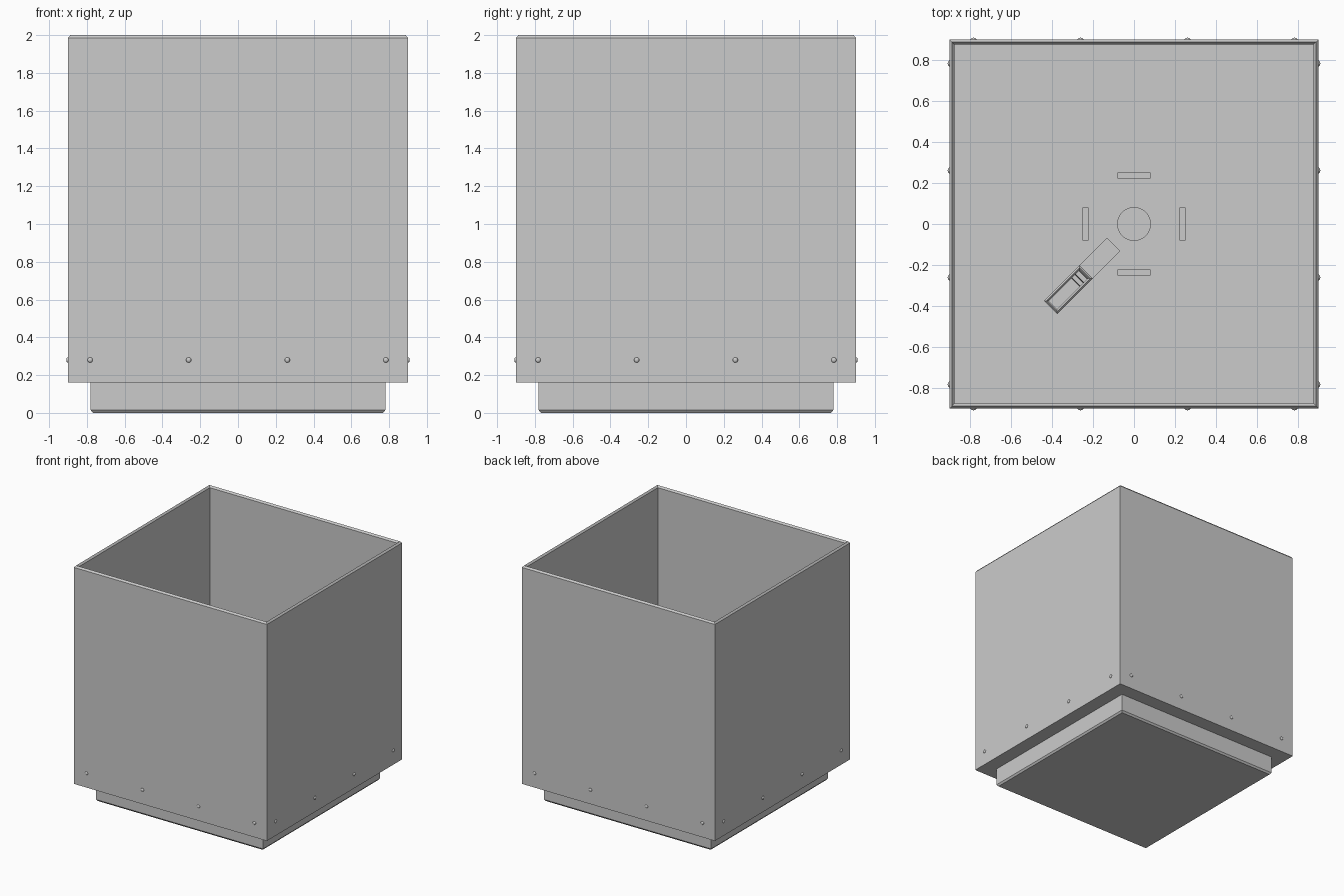
import bpy, bmesh, math
from mathutils import Matrix, Vector

cube = bpy.data.objects.get("Cube")
if cube:
    bpy.data.objects.remove(cube, do_unlink=True)

grey = bpy.data.materials.new("plain grey")
grey.use_nodes = True
COLOUR = (0.6, 0.6, 0.6, 1)
grey.diffuse_color = COLOUR
grey.node_tree.nodes["Principled BSDF"].inputs["Base Color"].default_value = COLOUR


def finish(name, bm):
    bmesh.ops.recalc_face_normals(bm, faces=bm.faces)
    mesh = bpy.data.meshes.new(name)
    bm.to_mesh(mesh)
    bm.free()
    mesh.materials.append(grey)
    obj = bpy.data.objects.new(name, mesh)
    bpy.context.collection.objects.link(obj)
    return obj


def loft(name, rings, cx=0, cy=0, turn=0):
    """Capped solid through rectangular rings (half x, half y, z)."""
    bm = bmesh.new()
    loops = [[bm.verts.new((cx + sx * hx, cy + sy * hy, z))
              for sx, sy in ((-1, -1), (1, -1), (1, 1), (-1, 1))]
             for hx, hy, z in rings]
    for a, b in zip(loops, loops[1:]):
        for i in range(4):
            j = (i + 1) % 4
            bm.faces.new((a[i], a[j], b[j], b[i]))
    bm.faces.new(loops[0])
    bm.faces.new(loops[-1])
    bm.transform(Matrix.Rotation(turn, 4, "Z"))
    return finish(name, bm)


# Planter walls, plinth and chamfered rim in one square profile
profile = [(0.768, 0), (0.78, 0.015), (0.78, 0.16), (0.9, 0.16),
           (0.9, 1.985), (0.888, 2), (0.876, 1.985), (0.876, 0.18),
           (0.76, 0.18), (0.76, 0.02)]
loft("planter_box", [(h, h, z) for h, z in profile])

# Raised floor with drain holes
FLOOR = 0.30
floor = loft("drain_floor", [(0.878, 0.878, FLOOR - 0.02), (0.878, 0.878, FLOOR)])
cutters = []
for i in range(4):
    cutters.append(loft("slot_cutter", [(0.015, 0.077, 0.2), (0.015, 0.077, 0.4)],
                        cx=0.237, turn=i * math.pi / 2))
bm = bmesh.new()
bmesh.ops.create_cone(bm, cap_ends=True, segments=48, radius1=0.08, radius2=0.08,
                      depth=0.2, matrix=Matrix.Translation((0, 0, FLOOR)))
cutters.append(finish("hole_cutter", bm))
bpy.context.view_layer.objects.active = floor
for cutter in cutters:
    cutter.hide_render = True
    mod = floor.modifiers.new("cut", "BOOLEAN")
    mod.operation = "DIFFERENCE"
    mod.solver = "EXACT"
    mod.object = cutter
    bpy.ops.object.modifier_apply(modifier=mod.name)
    bpy.data.objects.remove(cutter, do_unlink=True)

# Filling tube on the diagonal, with a flat foot and inner steps
DIAGONAL = math.radians(225)
TOP = 0.6
tube = [(0.122, 0.045, FLOOR), (0.122, 0.045, TOP - 0.01), (0.114, 0.037, TOP),
        (0.106, 0.029, TOP - 0.01), (0.106, 0.029, FLOOR + 0.01)]
loft("filling_tube", tube, cx=0.453, turn=DIAGONAL)
loft("tube_foot", [(0.097, 0.045, FLOOR), (0.097, 0.045, FLOOR + 0.06)],
     cx=0.237, turn=DIAGONAL)
for i in range(2):
    half = 0.03 - i * 0.012
    loft("tube_step", [(half, 0.03, FLOOR), (half - 0.006, 0.03, FLOOR + 0.03 + i * 0.03)],
         cx=0.345 + half, turn=DIAGONAL)

# Rivets, four along the foot of each wall
bm = bmesh.new()
for side in range(4):
    for x in (-0.783, -0.261, 0.261, 0.783):
        place = (Matrix.Rotation(side * math.pi / 2, 4, "Z")
                 @ Matrix.Translation((x, -0.9, 0.28))
                 @ Matrix.Scale(0.65, 4, Vector((0, 1, 0))))
        bmesh.ops.create_uvsphere(bm, u_segments=16, v_segments=8,
                                  radius=0.014, matrix=place)
rivets = finish("rivets", bm)
for face in rivets.data.polygons:
    face.use_smooth = True
